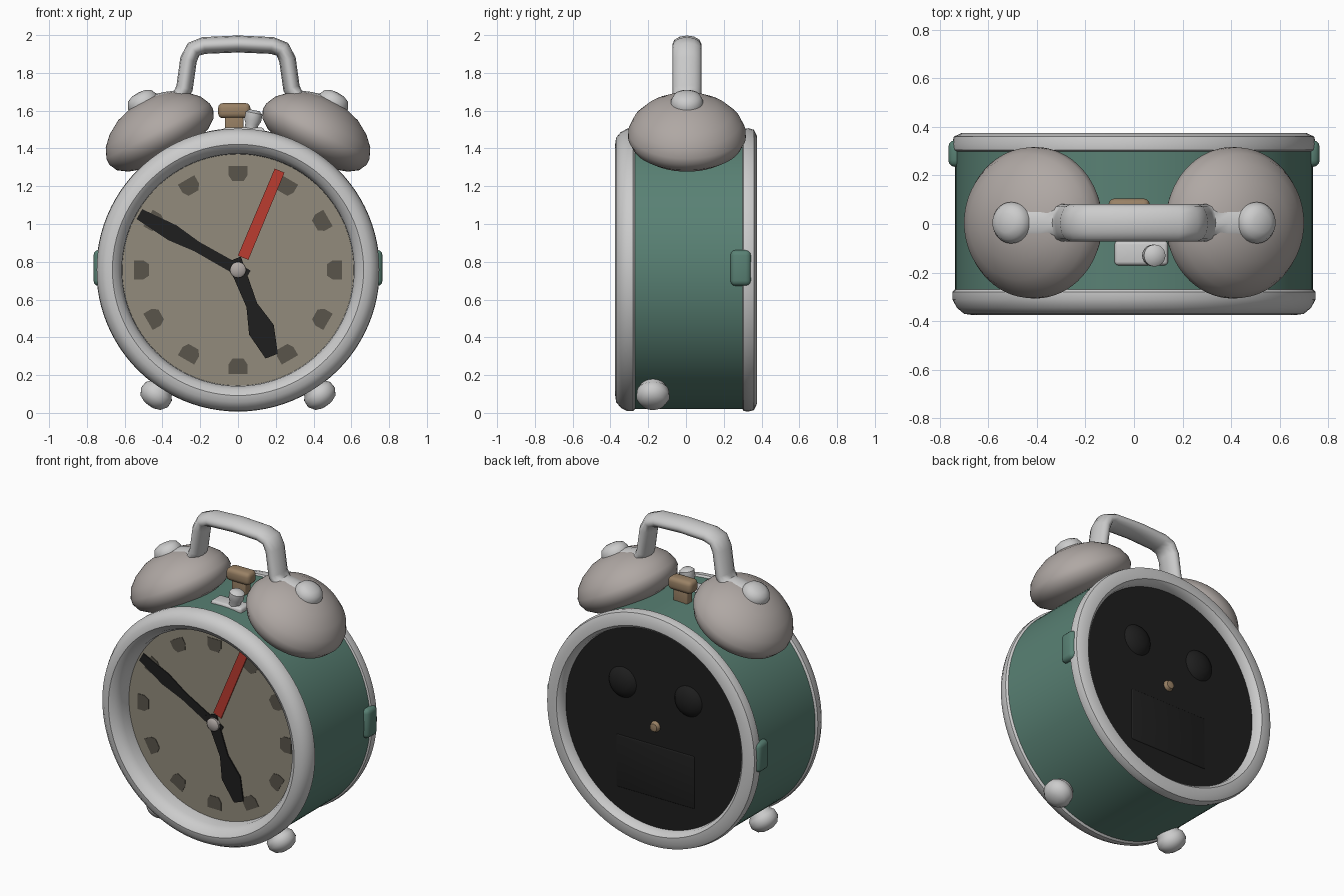
import bpy, bmesh, math
from mathutils import Vector, Matrix

if "Cube" in bpy.data.objects:
    bpy.data.objects.remove(bpy.data.objects["Cube"])

C = 0.757  # height of the clock centre
TAU = math.tau


def material(name, rgb):
    m = bpy.data.materials.new(name)
    m.diffuse_color = (*rgb, 1)
    m.use_nodes = True
    m.node_tree.nodes["Principled BSDF"].inputs["Base Color"].default_value = m.diffuse_color
    return m


GREEN = material("green paint", (0.10, 0.22, 0.175))
CREAM = material("cream dial", (0.29, 0.26, 0.20))
BLACK = material("black", (0.013, 0.013, 0.013))
RED = material("red", (0.5, 0.045, 0.03))
BELL = material("warm metal", (0.43, 0.39, 0.37))
BRASS = material("brass", (0.32, 0.22, 0.13))
MARK = material("dial mark", (0.10, 0.09, 0.07))


def finish(name, bm, mat=None, smooth=True):
    bmesh.ops.recalc_face_normals(bm, faces=bm.faces)
    me = bpy.data.meshes.new(name)
    bm.to_mesh(me)
    bm.free()
    ob = bpy.data.objects.new(name, me)
    bpy.context.collection.objects.link(ob)
    if mat:
        me.materials.append(mat)
    if smooth:
        bpy.ops.object.select_all(action='DESELECT')
        bpy.context.view_layer.objects.active = ob
        ob.select_set(True)
        bpy.ops.object.shade_smooth_by_angle(angle=math.radians(40))
    return ob


def lathe(name, profile, loc, axis, mat=None, ring=False, n=64):
    """Turn a profile of (radius, height) points round an axis through loc."""
    bm = bmesh.new()
    rot = Vector(axis).to_track_quat('Z', 'Y').to_matrix().to_4x4()
    loops = []
    for r, h in profile:
        k = 1 if r == 0 else n
        loops.append([bm.verts.new((r * math.cos(TAU * i / n), r * math.sin(TAU * i / n), h))
                      for i in range(k)])
    pairs = list(zip(loops, loops[1:]))
    if ring:
        pairs.append((loops[-1], loops[0]))
    for a, b in pairs:
        for i in range(n):
            j = (i + 1) % n
            quad = [a[i % len(a)], a[j % len(a)], b[j % len(b)], b[i % len(b)]]
            bm.faces.new(list(dict.fromkeys(quad)))
    bm.transform(Matrix.Translation(loc) @ rot)
    return finish(name, bm, mat)


def plate(name, outline, y0, y1, mat, matrix=Matrix()):
    """Extrude an x/z outline from y0 to y1."""
    bm = bmesh.new()
    f = bm.faces.new([bm.verts.new((x, y0, z)) for x, z in outline])
    ext = bmesh.ops.extrude_face_region(bm, geom=[f])
    vs = [v for v in ext["geom"] if isinstance(v, bmesh.types.BMVert)]
    bmesh.ops.translate(bm, vec=(0, y1 - y0, 0), verts=vs)
    bm.transform(matrix)
    return finish(name, bm, mat, False)


def rounded_box(name, size, loc, bevel, mat=None):
    bm = bmesh.new()
    bmesh.ops.create_cube(bm, size=1)
    bmesh.ops.scale(bm, vec=size, verts=bm.verts)
    bmesh.ops.bevel(bm, geom=bm.edges[:], offset=bevel, segments=3, profile=0.5, affect='EDGES')
    bmesh.ops.translate(bm, vec=loc, verts=bm.verts)
    return finish(name, bm, mat)


CENTRE, FRONT, BACK = (0, 0, C), (0, -1, 0), (0, 1, 0)

# Drum body, with a rounded metal rim at each end
lathe("body_drum", [(0.737, -0.28), (0.737, 0.33), (0.645, 0.33), (0.645, -0.28)],
      CENTRE, BACK, GREEN, ring=True, n=96)
rim = [(0.612, 0.22), (0.615, 0.31), (0.635, 0.355), (0.665, 0.375), (0.70, 0.37),
       (0.73, 0.345), (0.748, 0.31), (0.748, 0.28), (0.730, 0.262), (0.66, 0.22)]
lathe("front_rim", rim, CENTRE, FRONT, ring=True, n=96)
back_rim = [(0.64, 0.315), (0.645, 0.355), (0.665, 0.375), (0.71, 0.375),
            (0.742, 0.36), (0.75, 0.33), (0.747, 0.305), (0.730, 0.295)]
lathe("back_rim", back_rim, CENTRE, BACK, ring=True, n=96)

# Dial and its hour marks, set inside the front rim
DIAL = -0.24
lathe("dial", [(0, -DIAL), (0.635, -DIAL), (0.635, 0.20), (0, 0.20)], CENTRE, FRONT, CREAM)
for i in range(12):
    turn = Matrix.Translation(CENTRE) @ Matrix.Rotation(TAU * i / 12, 4, 'Y')
    plate("hour_mark", [(-0.03, 0.47), (0.03, 0.47), (0.05, 0.50), (0.05, 0.55), (-0.05, 0.55), (-0.05, 0.50)],
          DIAL + 0.003, DIAL - 0.003, MARK, turn)


# Hands: (distance, half width) steps along a direction
def hand(name, dx, dz, steps, lift, mat):
    right = [(w, d) for d, w in steps]
    left = [(-w, d) for d, w in reversed(steps)]
    turn = Matrix.Translation(CENTRE) @ Matrix.Rotation(math.atan2(dx, dz), 4, 'Y')
    plate(name, right + left, DIAL - lift + 0.008, DIAL - lift, mat, turn)


hand("minute_hand", -0.53, 0.30, [(-0.06, 0.03), (0.25, 0.028), (0.40, 0.045), (0.60, 0.03)], 0.006, BLACK)
hand("hour_hand", 0.18, -0.46, [(-0.06, 0.04), (0.20, 0.03), (0.34, 0.07), (0.49, 0.035)], 0.009, BLACK)
hand("alarm_hand", 0.22, 0.525, [(0.07, 0.03), (0.57, 0.028)], 0.012, RED)
lathe("hand_pivot", [(0, 0.272), (0.03, 0.27), (0.042, 0.26), (0.042, 0.22), (0, 0.22)],
      CENTRE, FRONT, BELL, n=24)

# Back plate with two winders, a battery door and a centre knob
lathe("back_plate", [(0, 0.312), (0.645, 0.312), (0.645, 0.27), (0, 0.27)], CENTRE, BACK, BLACK)
for s in (-1, 1):
    lathe("back_winder", [(0, 0.352), (0.05, 0.345), (0.085, 0.328), (0.10, 0.31), (0, 0.31)],
          (s * 0.235, 0, C + 0.235), BACK, BLACK, n=32)
rounded_box("battery_door", (0.56, 0.03, 0.34), (0, 0.302, C - 0.28), 0.008, BLACK)
lathe("back_centre_knob", [(0, 0.34), (0.025, 0.335), (0.035, 0.31), (0, 0.31)], (0, 0, C + 0.01), BACK, BRASS, n=24)

# Bells, bell nuts, feet and side tabs, one per side
for s in (-1, 1):
    axis = Vector((s * 0.47, 0, 0.88)).normalized()
    seat = Vector((s * 0.39, 0.005, 1.43))
    lathe("bell", [(0, -0.09), (0.15, -0.075), (0.24, -0.045), (0.29, -0.01), (0.312, 0.035), (0.31, 0.07),
                   (0.285, 0.125), (0.235, 0.175), (0.16, 0.22), (0.08, 0.243), (0, 0.25)], seat, axis, BELL)
    lathe("bell_nut", [(0, 0.20), (0.085, 0.20), (0.085, 0.25), (0.07, 0.28), (0.04, 0.295), (0, 0.30)],
          seat, axis, n=32)
    lathe("front_foot", [(0, -0.06), (0.065, -0.06), (0.068, 0.03), (0.085, 0.05), (0.088, 0.09),
                         (0.065, 0.125), (0.03, 0.14), (0, 0.142)],
          (s * 0.39, -0.175, 0.155), (s * 0.58, 0, -0.81), n=32)
    rounded_box("side_tab", (0.06, 0.11, 0.19), (s * 0.735, 0.29, C + 0.01), 0.028, GREEN)

# Carrying handle: flattened tube running from nut to nut
half = [(0.47, 1.635), (0.38, 1.655), (0.31, 1.67), (0.283, 1.72), (0.262, 1.87),
        (0.235, 1.925), (0.18, 1.945)]
path = [(-x, z) for x, z in half] + [(0, 1.953)] + half[::-1]
cu = bpy.data.curves.new("handle", 'CURVE')
cu.dimensions = '3D'
cu.bevel_depth = 0.045
cu.bevel_resolution = 4
cu.use_fill_caps = True
sp = cu.splines.new('POLY')
sp.points.add(len(path) - 1)
for p, (x, z) in zip(sp.points, path):
    p.co = (x, 0, z, 1)
handle = bpy.data.objects.new("handle", cu)
handle.scale.y = 1.7
handle.location.y = 0.005
bpy.context.collection.objects.link(handle)
bpy.ops.object.select_all(action='DESELECT')
bpy.context.view_layer.objects.active = handle
handle.select_set(True)
bpy.ops.object.convert(target='MESH')
bpy.ops.object.shade_smooth_by_angle(angle=math.radians(50))

# Hammer and striker post between the bells
rounded_box("striker_post", (0.10, 0.06, 0.12), (-0.02, 0.06, 1.53), 0.01, BRASS)
rounded_box("striker_head", (0.17, 0.09, 0.08), (-0.02, 0.06, 1.60), 0.025, BRASS)
lathe("hammer", [(0, 0), (0.035, 0), (0.035, 0.07), (0.045, 0.09), (0.045, 0.13), (0.025, 0.145), (0, 0.145)],
      (0.06, -0.13, 1.46), (0.2, 0, 1), n=24)
rounded_box("hammer_base", (0.22, 0.10, 0.05), (0.03, -0.12, 1.485), 0.015)
